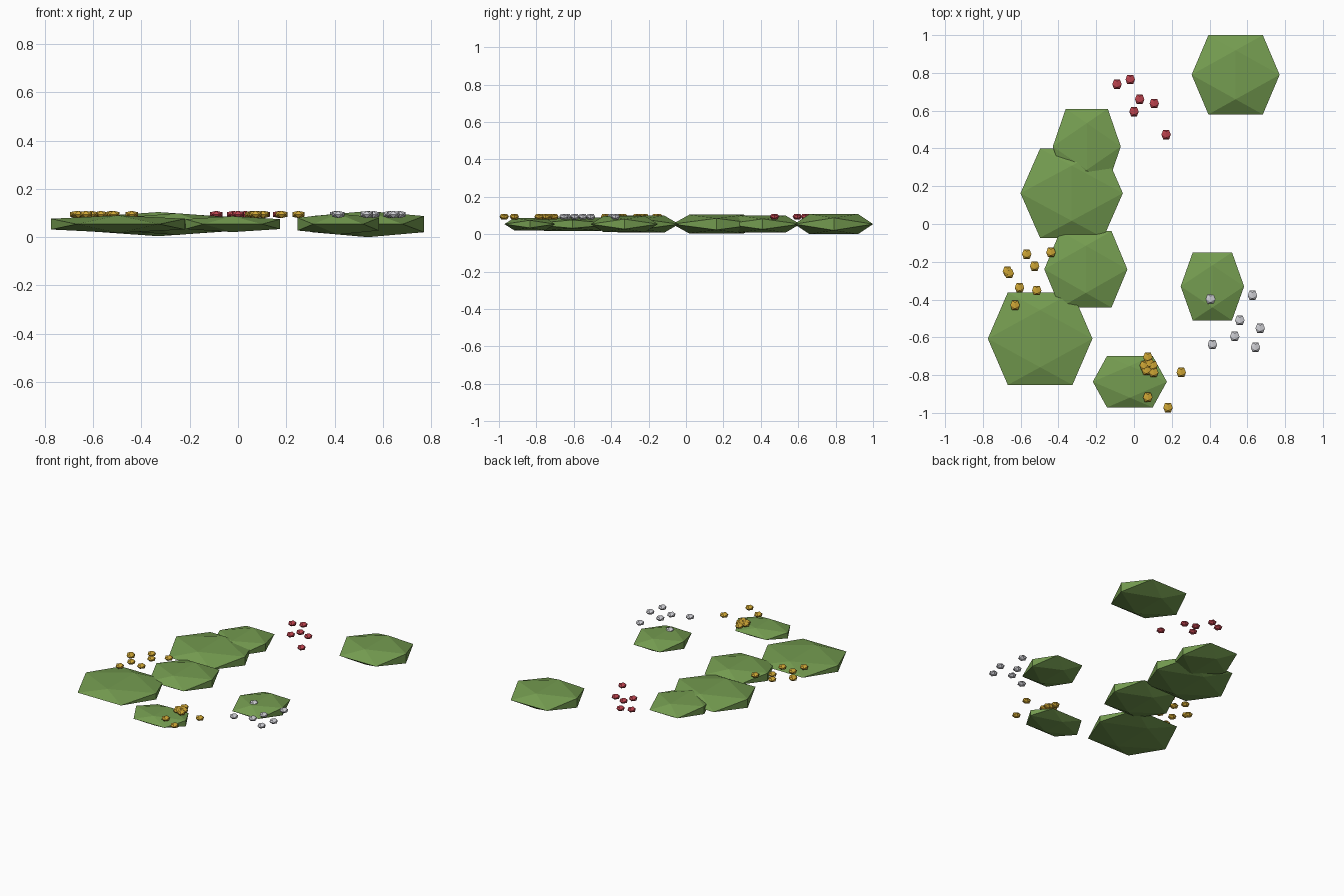
import bpy, bmesh
from mathutils import Vector

if "Cube" in bpy.data.objects:
    bpy.data.objects.remove(bpy.data.objects["Cube"])

PHI = (1 + 5 ** 0.5) / 2


def material(name, rgb):
    m = bpy.data.materials.new(name)
    m.diffuse_color = (*rgb, 1)
    m.use_nodes = True
    m.node_tree.nodes["Principled BSDF"].inputs["Base Color"].default_value = m.diffuse_color
    return m


GREEN = material("grass green", (0.175, 0.330, 0.080))
RED = material("petal red", (0.50, 0.055, 0.075))
YELLOW = material("petal yellow", (0.62, 0.38, 0.035))
WHITE = material("petal white", (0.62, 0.62, 0.66))


def add_icosahedron(bm, centre, radii):
    """Squashed icosahedron with its top edge running along y."""
    a, verts = 1 / PHI, []
    for s in (-1, 1):
        for t in (-1, 1):
            for p in ((s * a, t, 0), (s, 0, t * a), (0, s * a, t)):
                verts.append(bm.verts.new([c + r * q for c, r, q in zip(centre, radii, p)]))
    bmesh.ops.convex_hull(bm, input=verts)


def make_object(name, solids, mat):
    bm = bmesh.new()
    for centre, radii in solids:
        part = bmesh.new()
        add_icosahedron(part, centre, radii)
        bmesh.ops.recalc_face_normals(part, faces=part.faces)
        tmp = bpy.data.meshes.new("tmp")
        part.to_mesh(tmp)
        part.free()
        bm.from_mesh(tmp)
        bpy.data.meshes.remove(tmp)
    mesh = bpy.data.meshes.new(name)
    bm.to_mesh(mesh)
    bm.free()
    mesh.materials.append(mat)
    ob = bpy.data.objects.new(name, mesh)
    bpy.context.collection.objects.link(ob)


# Low grass mounds: x, y, then half sizes
MOUNDS = [
    (0.538, 0.79, 0.233, 0.210, 0.054),
    (-0.25, 0.41, 0.180, 0.200, 0.045),
    (-0.33, 0.163, 0.271, 0.236, 0.050),
    (-0.255, -0.24, 0.220, 0.202, 0.045),
    (-0.497, -0.607, 0.277, 0.245, 0.036),
    (-0.022, -0.835, 0.196, 0.136, 0.033),
    (0.415, -0.33, 0.168, 0.180, 0.043),
]
for i, (x, y, rx, ry, rz) in enumerate(MOUNDS, 1):
    make_object(f"grass_mound_{i}", [((x, y, 0.054), (rx, ry, rz))], GREEN)

# Flower clusters, each bloom a tiny squashed icosahedron
CLUSTERS = {
    "red_flowers": (RED, [(-.09, .74), (-.02, .765), (.03, .66), (.107, .638),
                          (0, .595), (.17, .473)]),
    "yellow_flowers_left": (YELLOW, [(-.568, -.16), (-.44, -.15), (-.67, -.25), (-.661, -.262),
                                     (-.526, -.223), (-.606, -.337), (-.515, -.352), (-.63, -.431)]),
    "white_flowers": (WHITE, [(.405, -.398), (.627, -.378), (.56, -.51), (.668, -.552),
                              (.533, -.595), (.415, -.638), (.643, -.653)]),
    "yellow_flowers_front": (YELLOW, [(.073, -.706), (.055, -.75), (.10, -.75), (.066, -.775),
                                      (.104, -.786), (.082, -.738), (.25, -.786),
                                      (.073, -.918), (.18, -.972)]),
}
for name, (mat, spots) in CLUSTERS.items():
    make_object(name, [((x, y, 0.094), (0.025, 0.025, 0.015)) for x, y in spots], mat)
